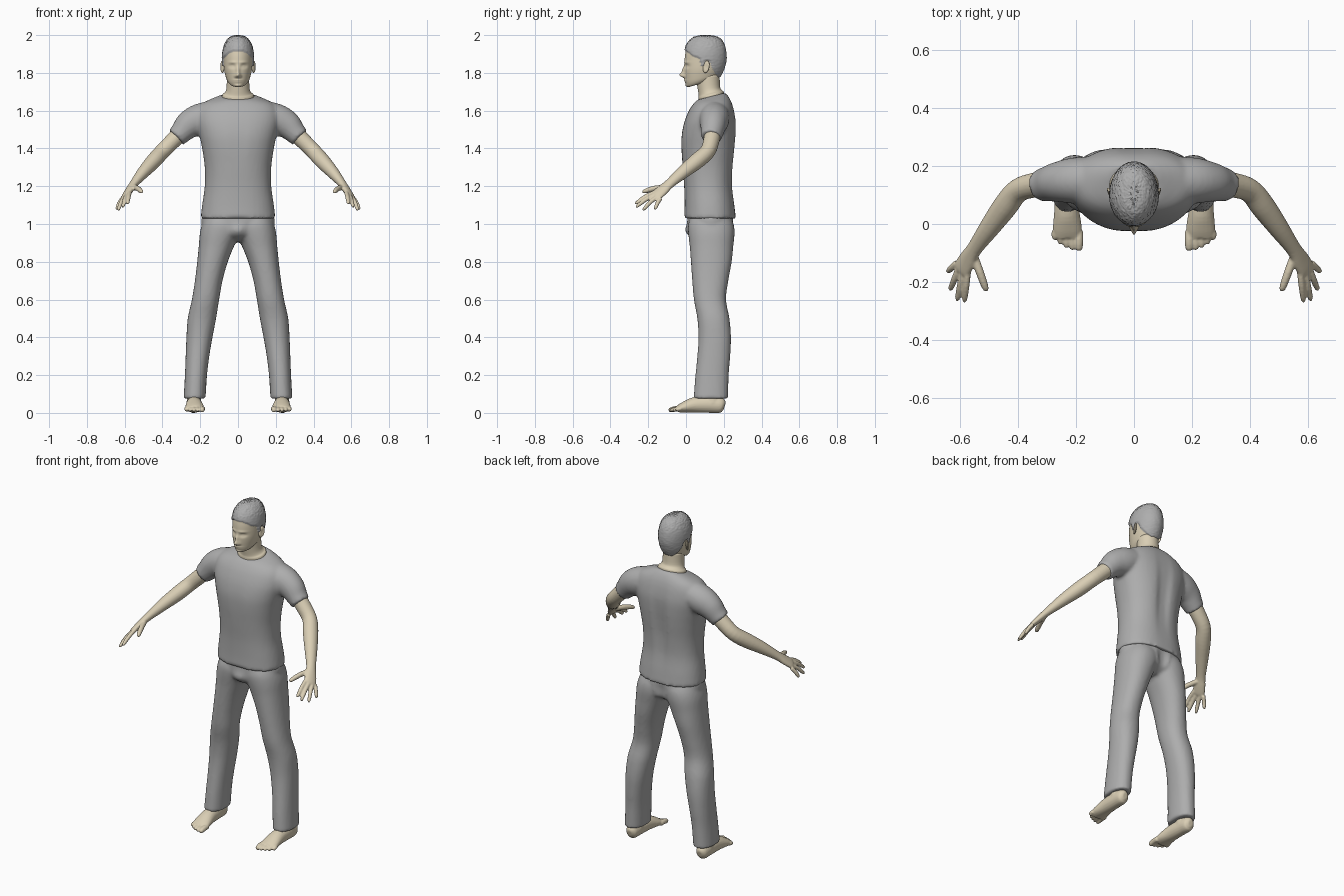
import bpy, bmesh, math, random
from mathutils import Vector

random.seed(4)
if "Cube" in bpy.data.objects:
    bpy.data.objects.remove(bpy.data.objects["Cube"], do_unlink=True)


def material(name, color):
    m = bpy.data.materials.new(name)
    m.use_nodes = True
    m.diffuse_color = color
    m.node_tree.nodes["Principled BSDF"].inputs["Base Color"].default_value = color
    return m


GREY = material("cloth grey", (0.42, 0.42, 0.42, 1))
SKIN = material("skin", (0.70, 0.62, 0.46, 1))


def refine(rows, steps):
    """Smoothly interpolate a list of equal-length tuples."""
    out = []
    for i in range(len(rows) - 1):
        p0, p1, p2, p3 = (rows[max(0, min(len(rows) - 1, i + k))] for k in (-1, 0, 1, 2))
        for s in range(steps):
            t = s / steps
            out.append([b + 0.5 * t * (c - a + t * (2*a - 5*b + 4*c - d + t * (3*(b - c) + d - a)))
                        for a, b, c, d in zip(p0, p1, p2, p3)])
    return out + [list(rows[-1])]


def skin_rings(bm, rings):
    """Bridge rings of points into a capped solid."""
    loops = [[bm.verts.new(p) for p in ring] for ring in rings]
    n = len(loops[0])
    for a, b in zip(loops, loops[1:]):
        for i in range(n):
            j = (i + 1) % n
            bm.faces.new((a[i], a[j], b[j], b[i]))
    bm.faces.new(loops[0])
    bm.faces.new(loops[-1])


def circle(n, power=2.0):
    pts = []
    for i in range(n):
        a = math.tau * (i + 0.5) / n
        c, s = math.cos(a), math.sin(a)
        pts.append((math.copysign(abs(c) ** (2 / power), c), math.copysign(abs(s) ** (2 / power), s)))
    return pts


def stack(bm, rows, side=1, n=40, power=2.0, steps=4):
    """Level rings: z, inner x, outer x, front y, back y, tilt."""
    rings = []
    for z, x0, x1, y0, y1, tilt in refine(rows, steps):
        rings.append([(side * ((x0 + x1) / 2 + c * (x1 - x0) / 2), (y0 + y1) / 2 + s * (y1 - y0) / 2,
                       z + tilt * s * (y1 - y0) / 2) for c, s in circle(n, power)])
    skin_rings(bm, rings)


def centred(rows):
    return [(r[0], -r[1], r[1], r[2], r[3], r[4] if len(r) > 4 else 0) for r in rows]


def tube(bm, rows, side=1, across=(1, 0, 0), n=20, steps=4):
    """Rings along a path: x, y, z, radius across, radius through."""
    rows = refine(rows, steps)
    path = [Vector((side * r[0], r[1], r[2])) for r in rows]
    across = Vector((side * across[0], across[1], across[2]))
    rings = []
    for i, (p, r) in enumerate(zip(path, rows)):
        t = (path[min(i + 1, len(path) - 1)] - path[max(i - 1, 0)]).normalized()
        u = (across - t * across.dot(t)).normalized()
        v = t.cross(u)
        rings.append([p + u * c * r[3] + v * s * r[4] for c, s in circle(n)])
    skin_rings(bm, rings)


def digit(bm, base, tip, r, side, across, lift=0.0):
    """Finger or toe with a bent middle and a rounded end."""
    a, b = Vector(base), Vector(tip)
    rows = []
    for t, k in ((0, 1), (0.45, 1), (0.8, 0.9), (0.95, 0.65), (1, 0.25)):
        p = a.lerp(b, t)
        rows.append((p.x, p.y, p.z + lift * math.sin(math.pi * t), r * k, r * k))
    tube(bm, rows, side, across, n=12, steps=3)


def bump(bm, x, z, sx, sz, push, facing):
    """Raise or sink a soft mirrored spot on the front (-1) or back (1)."""
    for v in bm.verts:
        if facing * (v.co.y - 0.1) > 0:
            e = ((abs(v.co.x) - x) / sx) ** 2 + ((v.co.z - z) / sz) ** 2
            v.co.y += push * math.exp(-e)


def finish(bm, name, mats, voxel=0.0, smooth=3):
    bmesh.ops.recalc_face_normals(bm, faces=bm.faces[:])
    for f in bm.faces:
        f.smooth = True
    mesh = bpy.data.meshes.new(name)
    bm.to_mesh(mesh)
    bm.free()
    for m in mats:
        mesh.materials.append(m)
    obj = bpy.data.objects.new(name, mesh)
    bpy.context.collection.objects.link(obj)
    if voxel:
        blend = obj.modifiers.new("Blend", "REMESH")
        blend.mode, blend.voxel_size, blend.use_smooth_shade = "VOXEL", voxel, True
        soft = obj.modifiers.new("Soften", "SMOOTH")
        soft.factor, soft.iterations = 0.5, smooth
    return obj


# Shirt: trunk with two short sleeves
bm = bmesh.new()
stack(bm, centred([(1.03, .198, -.01, .265), (1.1, .19, -.008, .258), (1.2, .176, -.01, .248),
                   (1.3, .176, -.018, .252), (1.4, .19, -.026, .262), (1.47, .205, -.025, .267),
                   (1.54, .22, -.01, .267), (1.6, .215, .015, .257), (1.64, .185, .038, .243, .05),
                   (1.665, .13, .053, .224, .16), (1.676, .092, .06, .208, .25)]), power=2.3)
bump(bm, 0, 1.38, .035, .2, -.02, 1)
bump(bm, 0, 1.45, .02, .1, .008, -1)
for side in (1, -1):
    tube(bm, [(.1, .15, 1.585, .08, .075), (.2, .15, 1.555, .08, .083), (.26, .145, 1.525, .07, .075),
              (.3, .138, 1.485, .06, .06), (.327, .133, 1.458, .054, .054)], side, (0, 1, 0), n=28)
finish(bm, "shirt", [GREY], 0.01, 4)

# Trousers: hips with two legs
bm = bmesh.new()
stack(bm, centred([(.905, .03, .07, .2), (.94, .14, .02, .25), (1.0, .193, .008, .256), (1.06, .185, .01, .25)]))
for side in (1, -1):
    stack(bm, [(.075, .172, .288, .04, .222, 0), (.2, .164, .281, .05, .226, 0), (.3, .152, .277, .06, .234, 0),
               (.4, .135, .273, .066, .238, 0), (.5, .116, .266, .06, .23, 0), (.6, .1, .244, .042, .212, 0),
               (.7, .082, .228, .033, .224, 0), (.8, .054, .216, .026, .242, 0), (.88, .022, .208, .02, .25, 0),
               (.95, -.01, .202, .012, .257, 0), (1.0, -.02, .19, .012, .252, 0), (1.05, -.02, .17, .03, .23, 0)],
          side, power=2.2)
bump(bm, 0, .965, .04, .03, -.018, -1)
bump(bm, 0, .98, .025, .07, -.025, 1)
finish(bm, "trousers", [GREY], 0.01, 3)

# Arms with hands
spread = (.04, .04, -.03)
fingers = [((.573, -.165, 1.168), (.585, -.27, 1.105)), ((.59, -.163, 1.155), (.61, -.265, 1.088)),
           ((.604, -.152, 1.143), (.634, -.228, 1.072)), ((.612, -.135, 1.135), (.643, -.165, 1.076))]
for side, label in ((1, "left"), (-1, "right")):
    bm = bmesh.new()
    tube(bm, [(.28, .145, 1.505, .045, .045), (.34, .135, 1.445, .043, .043), (.4, .115, 1.385, .041, .041),
              (.445, .06, 1.335, .043, .041), (.5, -.015, 1.275, .036, .033), (.55, -.085, 1.215, .028, .022),
              (.573, -.122, 1.182, .034, .019), (.593, -.155, 1.154, .036, .015), (.6, -.168, 1.144, .027, .008)],
         side, spread)
    for base, tip in fingers:
        digit(bm, base, tip, .0115, side, spread, .007)
    digit(bm, (.552, -.11, 1.195), (.508, -.232, 1.168), .0145, side, spread, .006)
    finish(bm, label + "_arm", [SKIN], 0.0045, 3)

# Bare feet with toes
for side, label in ((1, "left"), (-1, "right")):
    bm = bmesh.new()
    tube(bm, [(.235, .205, .036, .015, .02), (.235, .187, .04, .034, .04), (.234, .13, .045, .039, .045),
              (.232, .05, .043, .043, .042), (.23, -.01, .03, .05, .029), (.229, -.045, .02, .049, .018)], side)
    tube(bm, [(.234, .14, .05, .04, .045), (.233, .135, .09, .036, .042), (.232, .135, .14, .042, .045)], side)
    for i in range(5):
        x = .19 + .02 * i + (.003 if i else 0)
        digit(bm, (x, -.025, .022), (x, -.092 + .0025 * i * i, .012), .0155 if i == 0 else .0115, side, (1, 0, 0), .004)
    finish(bm, label + "_foot", [SKIN], 0.0045, 3)

# Neck
bm = bmesh.new()
stack(bm, centred([(1.65, .085, .066, .202, .25), (1.683, .083, .066, .2, .25), (1.695, .07, .067, .19, .22),
                   (1.72, .061, .062, .181, .1), (1.79, .059, .05, .178, 0)]))
finish(bm, "neck", [SKIN])

# Head, with a face shaped by soft spots
bm = bmesh.new()
stack(bm, centred([(1.742, .02, .03, .12, .3), (1.746, .043, .012, .15, .3), (1.762, .058, 0, .174, .25),
                   (1.787, .067, -.006, .184, .12), (1.82, .074, -.009, .196, .05), (1.86, .077, -.008, .206),
                   (1.9, .077, -.004, .207), (1.94, .069, .006, .199), (1.97, .053, .028, .182),
                   (1.985, .034, .052, .158), (1.991, .008, .09, .12)]), n=88, steps=9)
for spot in [(0, 1.788, .012, .013, -.026), (0, 1.812, .009, .02, -.013), (.012, 1.782, .007, .007, -.007),
             (.031, 1.836, .016, .01, .011), (.031, 1.835, .009, .006, -.005), (.028, 1.856, .022, .006, -.004),
             (0, 1.761, .022, .005, -.006), (0, 1.751, .02, .004, -.004), (0, 1.732, .02, .008, -.006)]:
    bump(bm, *spot, -1)

# Hair: a slightly raised, rough cap above the hairline
HAIRLINE = [(-.05, 1.925), (-.01, 1.922), (.01, 1.908), (.04, 1.886), (.072, 1.875), (.08, 1.836), (.098, 1.836),
            (.108, 1.868), (.125, 1.86), (.14, 1.82), (.17, 1.772), (.25, 1.762)]


def is_hair(p):
    for (y0, z0), (y1, z1) in zip(HAIRLINE, HAIRLINE[1:]):
        if y0 <= p.y < y1:
            return p.z > z0 + (z1 - z0) * (p.y - y0) / (y1 - y0)
    return False


for f in bm.faces:
    f.material_index = int(is_hair(f.calc_center_median()))
middle = Vector((0, .1, 1.86))
for v in bm.verts:
    if all(f.material_index for f in v.link_faces):
        rough = .0025 if v.co.z > 1.93 else .0008
        v.co += (v.co - middle).normalized() * (.008 + random.uniform(-rough, rough))
finish(bm, "head", [SKIN, GREY])

# Ears
for side, label in ((1, "left"), (-1, "right")):
    bm = bmesh.new()
    bmesh.ops.create_uvsphere(bm, u_segments=20, v_segments=14, radius=1)
    for v in bm.verts:
        dish = .006 * math.exp(-4 * (v.co.y ** 2 + v.co.z ** 2)) if v.co.x > 0 else 0
        x, y, z = v.co
        v.co = (side * (.083 + .009 * x + .007 * y - dish), .107 + .017 * y + .005 * z, 1.832 + .032 * z)
    finish(bm, label + "_ear", [SKIN])
